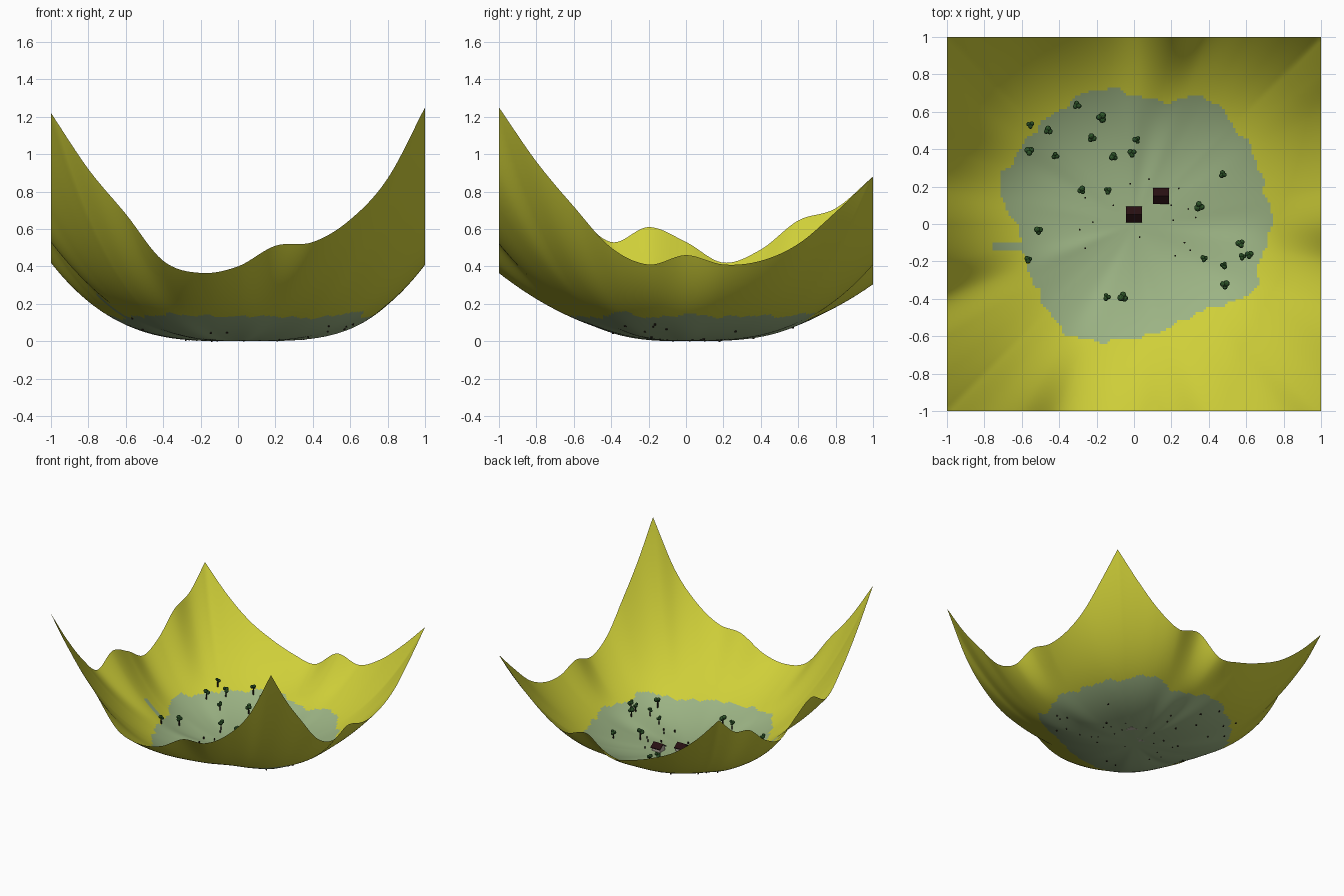
import bpy
import bmesh
import math
import random
from mathutils import Matrix, Vector

random.seed(4)
cube = bpy.data.objects.get("Cube")
if cube:
    bpy.data.objects.remove(cube, do_unlink=True)


def material(name, colour):
    mat = bpy.data.materials.new(name)
    mat.use_nodes = True
    rgba = (*colour, 1)
    mat.diffuse_color = rgba
    mat.node_tree.nodes["Principled BSDF"].inputs["Base Color"].default_value = rgba
    return mat


hill_yellow = material("hill yellow", (.62, .62, .04))
meadow_green = material("meadow green", (.33, .45, .23))
leaf_green = material("leaf green", (.03, .1, .025))
trunk_brown = material("trunk brown", (.02, .012, .008))
roof_red = material("dark roof red", (.02, .005, .006))
wall_cream = material("wall cream", (.5, .45, .38))


def finish(name, bm, *mats):
    mesh = bpy.data.meshes.new(name)
    bm.to_mesh(mesh)
    bm.free()
    for mat in mats:
        mesh.materials.append(mat)
    obj = bpy.data.objects.new(name, mesh)
    bpy.context.collection.objects.link(obj)
    return obj


def spline(a, b, c, d, t):
    """Catmull-Rom interpolation between b and c."""
    return b + t / 2 * (c - a + t * (2*a - 5*b + 4*c - d + t * (3*(b - c) + d - a)))


# Rim heights along each side, from the negative to the positive end
RIM = {
    "front": [1.22, .92, .68, .43, .365, .4, .51, .53, .65, .87, 1.25],
    "back": [.88, .67, .51, .41, .34, .31, .45, .41, .51, .68, .88],
    "left": [1.25, .96, .72, .5, .41, .46, .41, .43, .52, .69, .88],
    "right": [1.22, .94, .7, .53, .61, .53, .42, .49, .645, .71, .88],
}
# Meadow radius at equal angles around the centre, starting at +x
MEADOW = [.74, .72, .74, .75, .78, .68, .69, .75, .73, .73, .73, .75,
          .63, .61, .62, .65, .69, .65, .61, .59, .58, .62, .73, .7]
COUNT = len(MEADOW)
SMOOTH = [(MEADOW[i - 1] + 2 * MEADOW[i] + MEADOW[(i + 1) % COUNT]) / 4 for i in range(COUNT)]
MEADOW_HEIGHT = .135


def rim_height(side, u):
    h = RIM[side]
    h = [2 * h[0] - h[1], *h, 2 * h[-1] - h[-2]]
    pos = (u + 1) * 5
    i = min(int(pos), 9)
    return spline(*h[i:i + 4], pos - i)


def meadow_radius(table, x, y):
    pos = math.atan2(y, x) % math.tau / math.tau * COUNT
    i = int(pos)
    return spline(*[table[(i + k) % COUNT] for k in (-1, 0, 1, 2)], pos - i)


def ground(x, y):
    """Power curve passing through the meadow border and the square rim."""
    m = max(abs(x), abs(y))
    if m < .001:
        return 0
    u, v = x / m, y / m
    if abs(x) > abs(y):
        edge = rim_height("left" if x > 0 else "right", v)
    else:
        edge = rim_height("back" if y > 0 else "front", u)
    radius = meadow_radius(SMOOTH, x, y)
    power = math.log(edge / MEADOW_HEIGHT) / math.log(math.hypot(u, v) / radius)
    return MEADOW_HEIGHT * (math.hypot(x, y) / radius) ** power


# Valley terrain
bm = bmesh.new()
bmesh.ops.create_grid(bm, x_segments=140, y_segments=140, size=1)
for v in bm.verts:
    v.co.z = ground(v.co.x, v.co.y)
for f in bm.faces:
    x, y, _ = f.calc_center_median()
    angle = math.atan2(y, x)
    ragged = .008 * math.sin(23 * angle) + .006 * math.sin(41 * angle + 1)
    in_meadow = math.hypot(x, y) < meadow_radius(MEADOW, x, y) + ragged
    in_inlet = -.75 < x < -.58 and -.15 < y < -.1
    f.material_index = int(in_meadow or in_inlet)
    f.smooth = True
finish("valley_terrain", bm, hill_yellow, meadow_green)

# Trees: a thin trunk and a cluster of leafy blobs
TREES = [(-.555, .53), (-.46, .5), (-.305, .635), (-.175, .57), (-.225, .46), (-.42, .365),
         (-.56, .39), (-.11, .36), (-.01, .38), (.015, .45), (-.28, .18), (-.14, .18),
         (-.51, -.035), (-.565, -.19), (-.145, -.39), (-.06, -.39), (.475, .265), (.35, .095),
         (.57, -.105), (.58, -.175), (.615, -.165), (.375, -.185), (.48, -.22), (.485, -.325)]
trunks, leaves = bmesh.new(), bmesh.new()
for x, y in TREES:
    base = Vector((x, y, ground(x, y)))
    size = random.uniform(.8, 1.15)
    bmesh.ops.create_cone(trunks, cap_ends=True, segments=6, radius1=.006 * size, radius2=.004 * size,
                          depth=.06, matrix=Matrix.Translation(base + Vector((0, 0, .022))))
    turn = random.uniform(0, math.tau)
    for k in range(3):
        a = turn + k * math.tau / 3
        offset = Vector((.011 * math.cos(a), .011 * math.sin(a), .055 + .008 * k)) * size
        bmesh.ops.create_icosphere(leaves, subdivisions=2, radius=random.uniform(.013, .018) * size,
                                   matrix=Matrix.Translation(base + offset))
finish("tree_trunks", trunks, trunk_brown)
finish("tree_leaves", leaves, leaf_green)

# Small posts scattered around the houses
POSTS = [(-.26, .14), (-.22, .01), (-.29, -.03), (-.26, -.13), (-.11, .1), (-.02, .215),
         (.08, .24), (.24, .19), (.2, .1), (.21, .02), (.29, .08), (.33, .035),
         (.03, -.07), (.27, -.1), (.3, -.14), (.22, -.17)]
bm = bmesh.new()
for x, y in POSTS:
    place = Matrix.Translation((x, y, ground(x, y) + .007))
    bmesh.ops.create_cone(bm, cap_ends=True, segments=6, radius1=.005, radius2=.005,
                          depth=.02, matrix=place)
finish("posts", bm, trunk_brown)


def prism(name, x, y, base, profile, half_length, mat):
    """Extrude a y-z profile along x."""
    bm = bmesh.new()
    face = bm.faces.new([bm.verts.new((x - half_length, y + py, base + pz)) for py, pz in profile])
    moved = bmesh.ops.extrude_face_region(bm, geom=[face])["geom"]
    bmesh.ops.translate(bm, vec=(2 * half_length, 0, 0),
                        verts=[g for g in moved if isinstance(g, bmesh.types.BMVert)])
    bmesh.ops.recalc_face_normals(bm, faces=bm.faces)
    finish(name, bm, mat)


# Two gabled houses
WALLS = [(-.033, 0), (.033, 0), (.033, .03), (0, .054), (-.033, .03)]
ROOF = [(-.043, .024), (0, .055), (.043, .024), (.043, .03), (0, .062), (-.043, .03)]
for name, x, y in (("first", 0, .05), ("second", .145, .15)):
    base = ground(x, y)
    prism(name + "_house_walls", x, y, base, WALLS, .036, wall_cream)
    prism(name + "_house_roof", x, y, base, ROOF, .043, roof_red)
